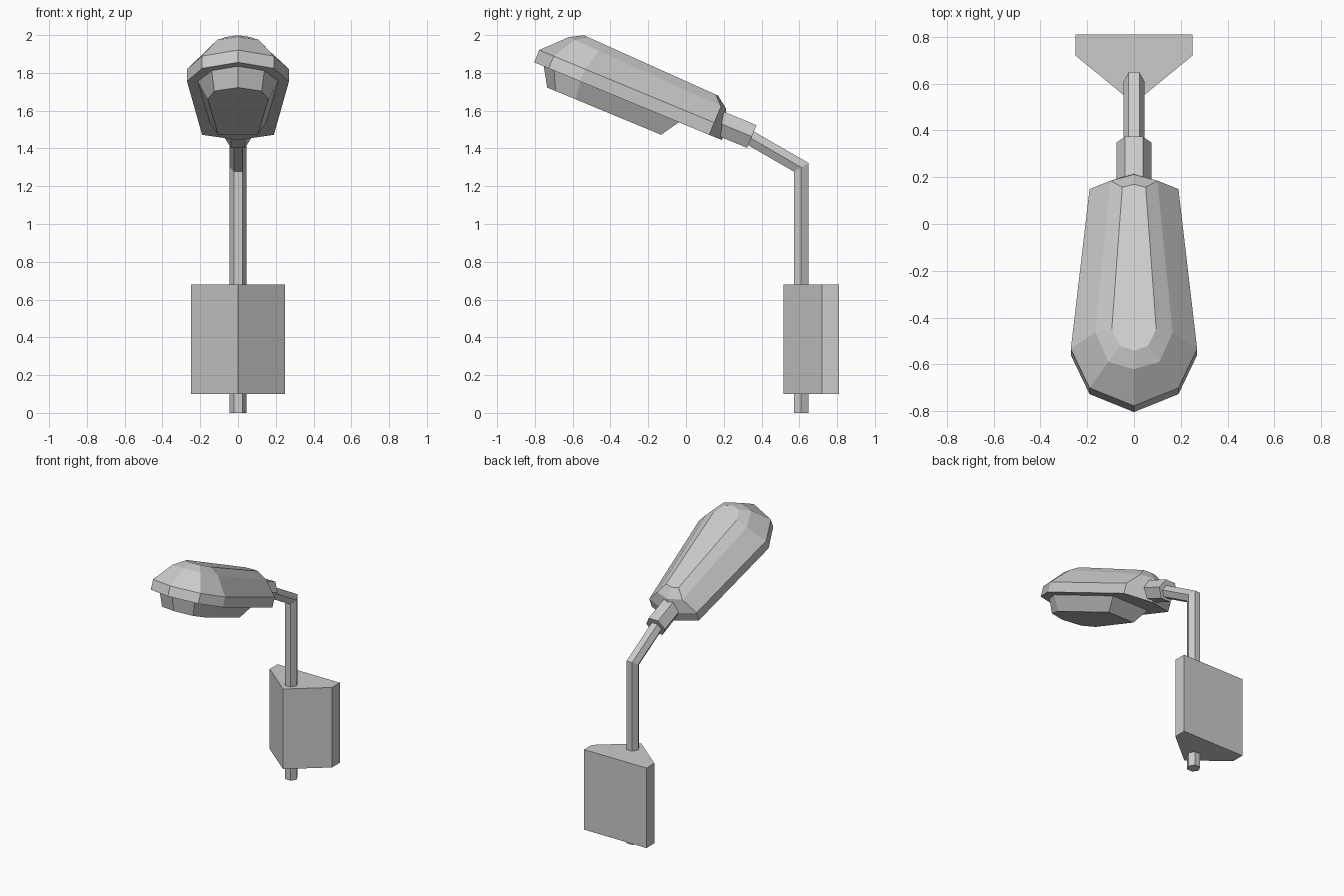
import bpy, bmesh, math
from mathutils import Vector

cube = bpy.data.objects.get("Cube")
if cube:
    bpy.data.objects.remove(cube, do_unlink=True)

grey = bpy.data.materials.new("light_grey")
grey.use_nodes = True
grey.diffuse_color = (0.6, 0.6, 0.6, 1)
grey.node_tree.nodes["Principled BSDF"].inputs["Base Color"].default_value = (0.6, 0.6, 0.6, 1)

TILT = math.radians(22.5)


def loft(name, rings):
    """Skin a stack of equal-length closed rings and cap both ends."""
    bm = bmesh.new()
    loops = [[bm.verts.new(p) for p in ring] for ring in rings]
    n = len(loops[0])
    for a, b in zip(loops, loops[1:]):
        for i in range(n):
            j = (i + 1) % n
            bm.faces.new((a[i], a[j], b[j], b[i]))
    bm.faces.new(loops[0][::-1])
    bm.faces.new(loops[-1])
    bmesh.ops.recalc_face_normals(bm, faces=bm.faces[:])
    mesh = bpy.data.meshes.new(name)
    bm.to_mesh(mesh)
    bm.free()
    mesh.materials.append(grey)
    obj = bpy.data.objects.new(name, mesh)
    bpy.context.collection.objects.link(obj)
    return obj


def tilted(x, s, h):
    """Point in the head's tilted frame: s runs backwards, h is height."""
    c, k = math.cos(TILT), math.sin(TILT)
    return Vector((x, s * c + h * k, h * c - s * k))


def head_ring(half, front_h, back_h):
    """Mirror a half outline, its height blending from front to back."""
    outline = half + [(-x, s) for x, s in reversed(half) if x > 0]
    s0, s1 = half[0][1], half[-1][1]
    return [tilted(x, s, front_h + (back_h - front_h) * (s - s0) / (s1 - s0))
            for x, s in outline]


def hexagon(radius):
    return [(radius * math.cos(i * math.pi / 3), radius * math.sin(i * math.pi / 3))
            for i in range(6)]


# Wall block: wedge-fronted prism
plan = [(-0.25, 0.81), (-0.25, 0.72), (0, 0.515), (0.25, 0.72), (0.25, 0.81)]
loft("mounting_block", [[(x, y, z) for x, y in plan] for z in (0.1, 0.68)])

# Hexagonal pole with a mitred elbow into the sloping arm
slope = math.radians(30)
miter = math.tan(slope)
tube = hexagon(0.045)
foot = [(x, 0.61 + v, 0) for x, v in tube]
elbow = [(x, 0.61 + v, 1.3 + v * miter) for x, v in tube]
tip = [(x, 0.3 + v * math.sin(slope), 1.479 + v * math.cos(slope)) for x, v in tube]
loft("pole_and_arm", [foot, elbow, tip])

# Socket joining the arm to the lamp head
loft("head_socket", [[tilted(x, s, 1.485 + v) for x, v in hexagon(0.075)]
                     for s in (-0.48, -0.238)])

# Lamp housing: straight rim, sloping shoulder and flat crown
rim = [(0, -1.453), (0.19, -1.37), (0.27, -1.19), (0.19, -0.45), (0, -0.378)]
shoulder = [(0, -1.335), (0.11, -1.3), (0.165, -1.16), (0.1, -0.45), (0, -0.42)]
crown = [(0, -1.265), (0.06, -1.243), (0.095, -1.165), (0.05, -0.5), (0, -0.486)]
loft("lamp_housing", [head_ring(rim, 1.407, 1.407), head_ring(rim, 1.477, 1.477),
                      head_ring(shoulder, 1.6, 1.569), head_ring(crown, 1.64, 1.617)])

# Lens under the housing
lens_top = [(0, -1.4), (0.14, -1.34), (0.215, -1.19), (0.15, -0.622)]
lens_bottom = [(0, -1.338), (0.125, -1.29), (0.16, -1.175), (0.105, -0.685)]
loft("lens", [head_ring(lens_bottom, 1.31, 1.31), head_ring(lens_top, 1.41, 1.41)])
